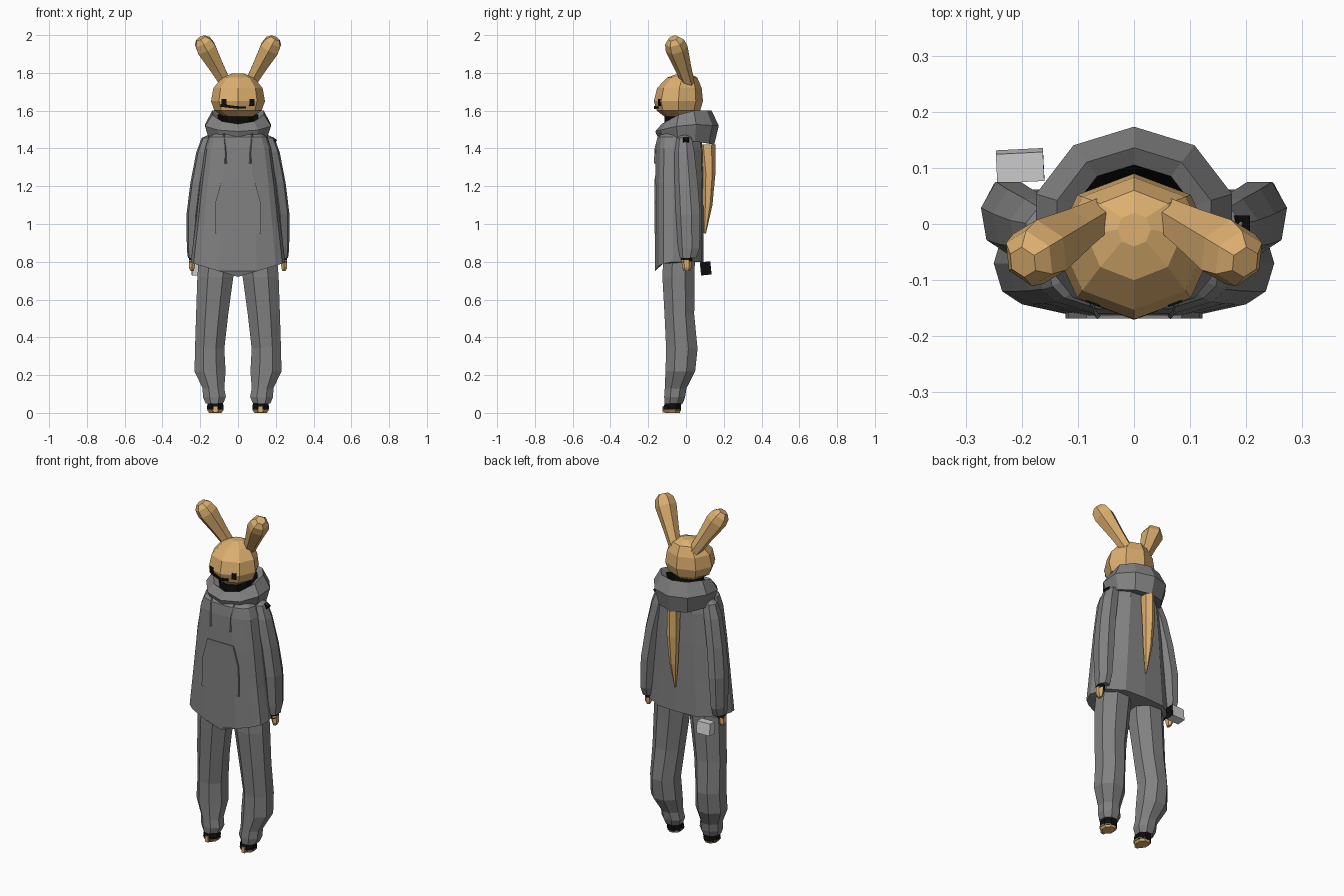
import bpy, bmesh, math
from mathutils import Vector, Matrix

if "Cube" in bpy.data.objects:
    bpy.data.objects.remove(bpy.data.objects["Cube"])


def material(name, rgb):
    m = bpy.data.materials.new(name)
    m.diffuse_color = (*rgb, 1)
    m.use_nodes = True
    m.node_tree.nodes["Principled BSDF"].inputs["Base Color"].default_value = m.diffuse_color
    return m


TAN = material("tan fur", (0.72, 0.43, 0.16))
GREY = material("grey cloth", (0.22, 0.22, 0.22))
BLACK = material("black", (0.004, 0.004, 0.004))
LIGHT = material("light grey", (0.66, 0.66, 0.67))


def skin(name, rings, mat, matrix=Matrix(), closed=False):
    """Join rings of points into a flat-faced shell, capped unless closed on itself."""
    bm = bmesh.new()
    loops = [[bm.verts.new(matrix @ Vector(p)) for p in r] for r in rings]
    pairs = list(zip(loops, loops[1:]))
    if closed:
        pairs.append((loops[-1], loops[0]))
    else:
        bm.faces.new(loops[0])
        bm.faces.new(loops[-1])
    n = len(loops[0])
    for a, b in pairs:
        for i in range(n):
            j = (i + 1) % n
            bm.faces.new((a[i], a[j], b[j], b[i]))
    bmesh.ops.recalc_face_normals(bm, faces=bm.faces)
    me = bpy.data.meshes.new(name)
    bm.to_mesh(me)
    bm.free()
    me.materials.append(mat)
    ob = bpy.data.objects.new(name, me)
    bpy.context.collection.objects.link(ob)
    return ob


def loft(name, rows, mat, n=8, phase=0.0, side=1, matrix=Matrix()):
    """Rows are (cx, cy, z, rx, ry); the first corner points to the front."""
    rings = []
    for cx, cy, z, rx, ry in rows:
        ring = []
        for i in range(n):
            a = 2 * math.pi * (i + phase) / n
            ring.append((side * (cx + rx * math.sin(a)), cy - ry * math.cos(a), z))
        rings.append(ring)
    return skin(name, rings, mat, matrix)


def box(name, center, size, mat, turn=(0, 0, 0)):
    m = Matrix.Translation(center)
    for ang, axis in zip(turn, "XYZ"):
        m = m @ Matrix.Rotation(ang, 4, axis)
    x, y, z = (s / 2 for s in size)
    ring = [(-x, -y), (x, -y), (x, y), (-x, y)]
    return skin(name, [[(*p, -z) for p in ring], [(*p, z) for p in ring]], mat, m)


# Head
loft("head", [(0, -.035, 1.565, .07, .075), (0, -.04, 1.6, .125, .115),
              (0, -.04, 1.65, .143, .13), (0, -.035, 1.72, .13, .118),
              (0, -.02, 1.775, .085, .08), (0, -.01, 1.797, .03, .03)], TAN)
loft("neck", [(0, -.02, 1.44, .09, .09), (0, -.03, 1.58, .08, .085)], BLACK)

# Mouth line, longer on one side
box("mouth_left", (-.045, -.148, 1.622), (.1, .01, .014), BLACK, (0, .12, -.36))
box("mouth_right", (.02, -.158, 1.617), (.045, .01, .012), BLACK, (0, 0, .36))

# Torso: flat front, rounded back, pointed hem
HALF = [(0, -.165), (.1, -.165), (.2, -.143), (.235, -.12), (.25, -.07), (.22, .03), (.13, .085)]
PROFILE = HALF + [(0, .092)] + [(-x, y) for x, y in HALF[:0:-1]]


def hem(x, y):
    return .72 + .3 * abs(x) if y < -.1 else .8


torso = [[(x, y, hem(x, y)) for x, y in PROFILE]]
for z, sx, sy in ((1.0, .9, 1), (1.22, .8, .99), (1.4, .7, .96), (1.46, .62, .9), (1.5, .4, .6)):
    torso.append([(x * sx, -.03 + (y + .03) * sy, z) for x, y in PROFILE])
skin("hoodie_body", torso, GREY)

# Front pocket
pocket = [(-.085, 1.24), (.085, 1.24), (.118, 1.12), (.122, .95), (-.122, .95), (-.118, 1.12)]
skin("pocket", [[(x, y, z) for x, z in pocket] for y in (-.168, -.158)], GREY)

# Hood: ring of sections blended from the front point to the full back
N = 10
sections = []
for i in range(N):
    a = 2 * math.pi * i / N
    c, s = -math.cos(a), math.sin(a)       # c = -1 at the front
    t = (1 + c) / 2
    u = min(1, t * 2)                      # lifts the rim quickly behind the front
    ry = .17 if c > 0 else .16
    low, mid, top = 1.44 + .03 * u - .05 * t, 1.49 + .05 * u - .02 * t, 1.53 + .07 * u

    def at(r, z, c=c, s=s, ry=ry):
        return (s * .18 * r, c * ry * r, z)
    sections.append([at(.55, low + .01), at(.88, low), at(1.02, mid),
                     at(.8, top), at(.62, top - .02), at(.5, mid - .02)])
hood = skin("hood", sections, GREY, closed=True)
hood.data.materials.append(BLACK)
for f in hood.data.polygons:               # dark lining
    c = f.center
    if f.normal.x * c.x + f.normal.y * c.y < -.04 and math.hypot(c.x, c.y) < .105:
        f.material_index = 1

# Long lock hanging down the back
loft("back_lock", [(0, .10, .95, .004, .006), (0, .115, 1.1, .024, .025),
                   (0, .122, 1.27, .036, .034), (0, .113, 1.42, .033, .043)], TAN, n=6)

for side, tag in ((-1, "left"), (1, "right")):
    # Ears, tapered tubes along a tilted axis
    base, tip = Vector((side * .06, .015, 1.735)), Vector((side * .198, -.068, 1.984))
    axis = tip - base
    m = Matrix.Translation(base) @ axis.to_track_quat('Z', 'Y').to_matrix().to_4x4()
    k = axis.length
    loft(tag + "_ear", [(0, 0, 0, .033, .033), (0, 0, .35 * k, .044, .042),
                        (0, 0, .78 * k, .06, .058), (0, 0, .92 * k, .052, .05),
                        (0, 0, k, .028, .028)], TAN, n=6, matrix=m)
    box(tag + "_eye", (side * .072, -.138, 1.643), (.026, .012, .036), BLACK, (0, 0, side * .36))

    # Drawstring
    loft(tag + "_drawstring", [(side * .065, -.163, 1.32, .006, .007),
                               (side * .068, -.16, 1.4, .005, .006),
                               (side * .075, -.14, 1.48, .005, .006)], GREY, n=4)

    # Sleeve, wristband and hand
    loft(tag + "_sleeve", [(.232, .012, .82, .034, .046), (.232, .018, .87, .04, .06),
                           (.224, .014, 1.05, .05, .068), (.203, .004, 1.22, .05, .064),
                           (.172, -.006, 1.38, .05, .056), (.152, -.008, 1.455, .042, .042),
                           (.13, -.008, 1.475, .02, .025)], GREY, n=7, side=side)
    loft(tag + "_wristband", [(.24, .003, .795, .022, .029), (.238, .005, .845, .024, .03)],
         BLACK, n=6, side=side)
    loft(tag + "_hand", [(.243, .004, .75, .01, .015), (.245, .004, .77, .018, .025),
                         (.243, .003, .81, .02, .027)], TAN, n=6, side=side)

    # Trouser leg gathered at the ankle
    loft(tag + "_trouser_leg", [(.125, -.065, .05, .05, .052), (.125, -.06, .085, .066, .06),
                                (.13, -.055, .13, .062, .062), (.148, -.03, .22, .089, .085),
                                (.15, -.022, .34, .084, .09), (.137, -.035, .52, .092, .085),
                                (.12, -.04, .72, .103, .092), (.108, -.035, .86, .104, .09)],
         GREY, phase=.5, side=side)

    # Foot: dark shoe over a tan sole and toe
    loft(tag + "_shoe", [(.12, -.072, .012, .046, .05), (.12, -.072, .035, .047, .05),
                         (.12, -.065, .065, .042, .045)], BLACK, phase=.5, side=side)
    loft(tag + "_sole", [(.12, -.072, 0, .036, .042), (.12, -.074, .018, .049, .052)],
         TAN, phase=.5, side=side)
    box(tag + "_toe", (side * .12, -.119, .018), (.022, .012, .034), TAN)

# Dark patch on one shoulder
box("shoulder_patch", (.19, .0, 1.447), (.03, .03, .014), BLACK, (0, .6, 0))

# Small block carried behind one hand, dark on its inner end
block = box("held_block", (-.203, .104, .765), (.084, .052, .07), LIGHT, (.1, 0, .05))
block.data.materials.append(BLACK)
for f in block.data.polygons:
    if f.normal.x > .8:
        f.material_index = 1
